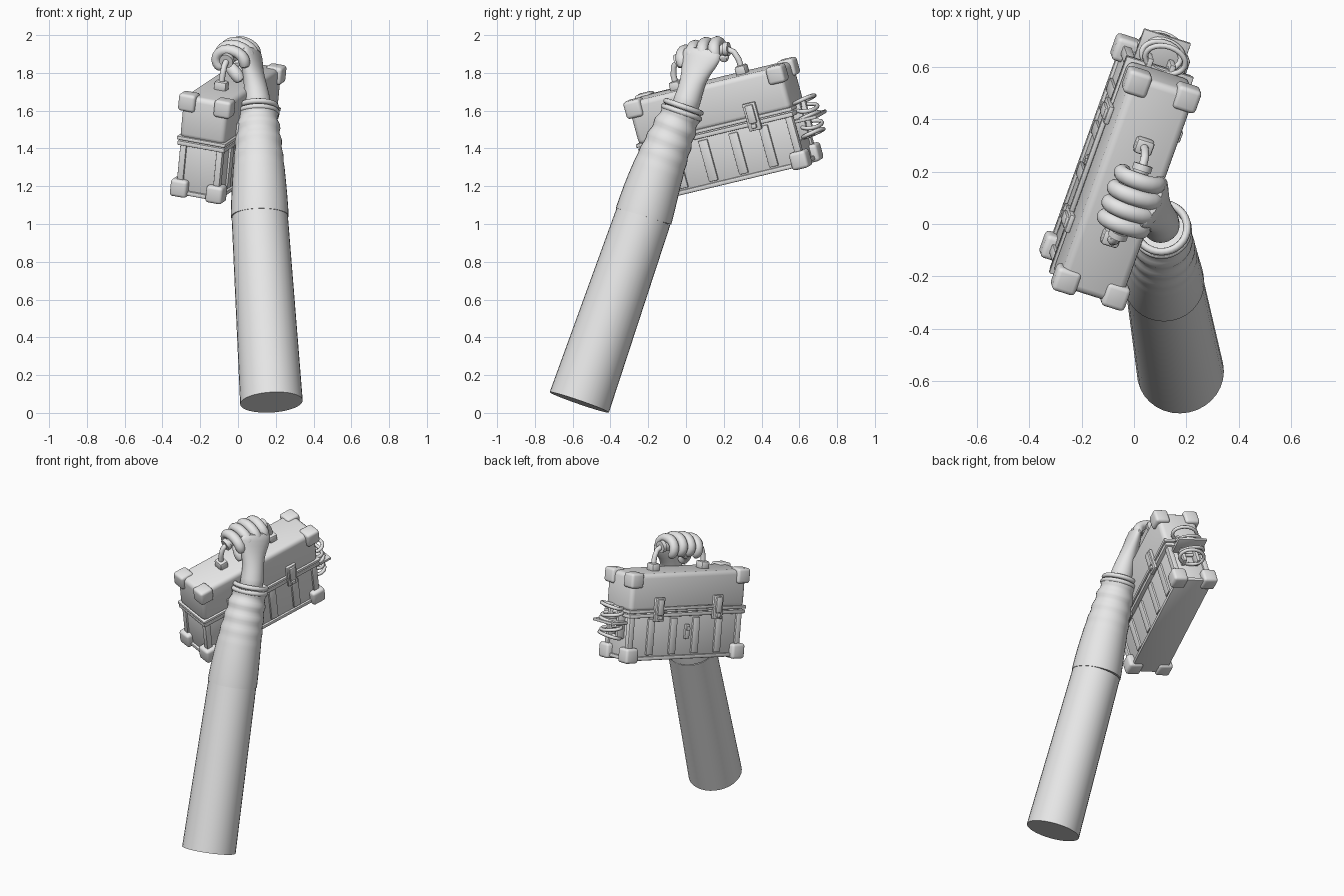
import bpy, bmesh, math
from mathutils import Vector, Matrix

if "Cube" in bpy.data.objects:
    bpy.data.objects.remove(bpy.data.objects["Cube"])

grey = bpy.data.materials.new("plain_grey")
grey.use_nodes = True
grey.diffuse_color = (0.8, 0.8, 0.8, 1)
grey.node_tree.nodes["Principled BSDF"].inputs["Base Color"].default_value = (0.8, 0.8, 0.8, 1)

# Tilted frame of the case: X across, Y along, Z up, origin between the lid's corner caps
along = Vector((0.33, 0.918, 0.22)).normalized()
up = Vector((0.092, -0.263, 0.96))
across = along.cross(up).normalized()
up = across.cross(along)
CASE = Matrix((across, along, up)).transposed().to_4x4()
CASE.translation = (-0.03, 0.135, 1.725)
WORLD = Matrix.Identity(4)


def finish(name, bm, matrix, angle=40):
    bmesh.ops.recalc_face_normals(bm, faces=bm.faces)
    mesh = bpy.data.meshes.new(name)
    bm.to_mesh(mesh)
    bm.free()
    obj = bpy.data.objects.new(name, mesh)
    bpy.context.collection.objects.link(obj)
    obj.matrix_world = matrix
    mesh.materials.append(grey)
    bpy.ops.object.select_all(action='DESELECT')
    obj.select_set(True)
    bpy.context.view_layer.objects.active = obj
    bpy.ops.object.shade_smooth_by_angle(angle=math.radians(angle))
    return obj


def box(name, centre, size, bevel=0.0, segments=2):
    bm = bmesh.new()
    bmesh.ops.create_cube(bm, size=1)
    bmesh.ops.scale(bm, vec=size, verts=bm.verts)
    if bevel:
        bmesh.ops.bevel(bm, geom=bm.edges[:], offset=bevel, segments=segments,
                        profile=0.5, affect='EDGES')
    bmesh.ops.translate(bm, vec=centre, verts=bm.verts)
    return finish(name, bm, CASE)


def loft(name, path, radii, side, matrix=CASE, sides=12, closed=False, subsurf=0):
    """Sweep ellipses (a along side, b across it) through the path."""
    pts = [Vector(p) for p in path]
    n = len(pts)
    bm = bmesh.new()
    rings = []
    for i, p in enumerate(pts):
        if closed:
            tangent = pts[(i + 1) % n] - pts[i - 1]
        else:
            tangent = pts[min(i + 1, n - 1)] - pts[max(i - 1, 0)]
        tangent.normalize()
        u = Vector(side)
        u = (u - tangent * u.dot(tangent)).normalized()
        v = tangent.cross(u)
        a, b = radii[i] if isinstance(radii, list) else (radii, radii)
        turns = [math.tau * k / sides for k in range(sides)]
        rings.append([bm.verts.new(p + u * a * math.cos(t) + v * b * math.sin(t)) for t in turns])
    for i in range(n if closed else n - 1):
        r, s = rings[i], rings[(i + 1) % n]
        for k in range(sides):
            j = (k + 1) % sides
            bm.faces.new((r[k], r[j], s[j], s[k]))
    if not closed:
        bm.faces.new(rings[0])
        bm.faces.new(rings[-1])
    obj = finish(name, bm, matrix, 60)
    if subsurf:
        obj.modifiers.new("smooth", 'SUBSURF').levels = subsurf
        obj.modifiers["smooth"].render_levels = subsurf
    return obj


def loop(name, centre, x_dir, y_dir, rx, ry, thick, matrix, count=32):
    c, x, y = Vector(centre), Vector(x_dir), Vector(y_dir)
    path = [c + x * rx * math.cos(math.tau * i / count) + y * ry * math.sin(math.tau * i / count)
            for i in range(count)]
    return loft(name, path, thick, x.cross(y), matrix, 8, True)


# Arm: plain lower tube
elbow = Vector((0.115, -0.225, 1.04))
loft("forearm", [(0.177, -0.565, 0.056), elbow], [(0.166, 0.166), (0.149, 0.149)],
     (1, 0, 0), WORLD, 32)

# Sleeve: bulges past the elbow, then wrinkles towards the cuff
cuff = Vector((0.105, -0.022, 1.595))
path, radii = [], []
steps = 36
for i in range(steps + 1):
    t = i / steps
    p = elbow.lerp(cuff, t)
    p.y -= 0.012 * math.sin(math.pi * t)
    r = 0.153 - 0.050 * t ** 1.4
    wrinkle = max(0, t - 0.4) * 0.011 * math.sin(t * 46)
    path.append(p)
    radii.append((r + wrinkle, r + wrinkle))
loft("sleeve", path, radii, (1, 0, 0), WORLD, 32)

# Cuff rings
axis = Vector((-0.01, 0.33, 0.94)).normalized()
side = Vector((1, 0, 0))
side = (side - axis * side.dot(axis)).normalized()
for i, (step, r) in enumerate(((-0.005, 0.101), (0.026, 0.098))):
    loop("cuff_ring_%d" % i, cuff + axis * step, side, axis.cross(side), r, r, 0.015, WORLD)

# Hand: wrist and palm rise beside the grip
loft("palm", [(0.105, -0.02, 1.58), (0.103, 0.01, 1.66), (0.09, 0.035, 1.75),
              (0.075, 0.055, 1.82), (0.073, 0.085, 1.89), (0.07, 0.09, 1.935)],
     [(0.08, 0.08), (0.073, 0.07), (0.068, 0.058), (0.09, 0.05), (0.115, 0.044), (0.108, 0.03)],
     along, WORLD, 16, subsurf=1)

# Fingers curl over the grip, thumb closes below it
for i in range(4):
    y = -0.093 + 0.062 * i
    reach = (0.94, 1.0, 1.0, 0.9)[i]
    lift = (-0.012, 0, 0.002, -0.008)[i]
    curl = [(0.095, 0.15), (0.09, 0.205), (0.045, 0.235), (-0.02, 0.238),
            (-0.07, 0.215), (-0.085, 0.17), (-0.06, 0.135), (-0.035, 0.13)]
    loft("finger_%d" % i, [(x * reach, y, z + lift) for x, z in curl],
         [(0.03, 0.03), (0.036, 0.036), (0.032, 0.031), (0.035, 0.034), (0.031, 0.031),
          (0.032, 0.031), (0.029, 0.028), (0.02, 0.02)], (0, 1, 0), subsurf=1)
loft("thumb", [(0.075, -0.075, 0.06), (0.04, -0.085, 0.1), (0.0, -0.065, 0.125),
               (-0.035, -0.025, 0.13), (-0.055, 0.02, 0.135)],
     [(0.035, 0.04), (0.038, 0.036), (0.033, 0.031), (0.033, 0.03), (0.02, 0.02)],
     (0, 0, 1), subsurf=1)

# Handle: brackets, bent rods and a thick grip
for s, word in ((-1, "front"), (1, "back")):
    box(word + "_handle_bracket", (0, 0.19 * s, 0.05), (0.07, 0.06, 0.055), 0.012)
    loft(word + "_handle_rod", [(0, 0.19 * s, 0.05), (0, 0.188 * s, 0.11), (0, 0.172 * s, 0.155),
                                (0, 0.14 * s, 0.178), (0, 0.1 * s, 0.18)], 0.016, (1, 0, 0))
    loft(word + "_grip_collar", [(0, 0.125 * s, 0.18), (0, 0.15 * s, 0.175)], 0.038, (1, 0, 0), sides=16)
loft("grip", [(0, -0.14, 0.18), (0, 0.14, 0.18)], 0.03, (1, 0, 0), sides=16)

# Case lid and body
box("lid", (0, 0, -0.085), (0.255, 0.88, 0.235), 0.028, 3)
box("body", (0, 0, -0.36), (0.215, 0.84, 0.29), 0.008)
box("lid_rim", (0, 0, -0.2), (0.272, 0.9, 0.02), 0.005)
box("body_rim", (0, 0, -0.228), (0.265, 0.89, 0.024), 0.005)
box("base_plate", (0, 0, -0.498), (0.24, 0.87, 0.024), 0.006)
box("hinge_strip", (-0.137, 0, -0.185), (0.02, 0.5, 0.02), 0.005)

for sx in (-1, 1):
    for sy in (-1, 1):
        # Corner posts and rounded corner caps
        box("corner_post", (0.102 * sx, 0.412 * sy, -0.36), (0.035, 0.04, 0.27), 0.006)
        for z in (-0.004, -0.475):
            box("corner_cap", (0.1 * sx, 0.41 * sy, z), (0.094, 0.094, 0.094), 0.017, 3)
        # Latches across the rim
        box("latch_plate", (0.137 * sx, 0.225 * sy, -0.19), (0.02, 0.072, 0.15), 0.005)
        box("latch_lever", (0.148 * sx, 0.225 * sy, -0.175), (0.02, 0.045, 0.1), 0.006)
        box("latch_pin", (0.152 * sx, 0.225 * sy, -0.24), (0.018, 0.03, 0.025), 0.005)
    # Upright ribs on the long sides
    for y in (-0.26, -0.087, 0.087, 0.26):
        box("side_rib", (0.11 * sx, y, -0.365), (0.018, 0.052, 0.225), 0.004)

# Lock on the outer side
box("lock_plate", (-0.112, -0.02, -0.34), (0.02, 0.035, 0.09), 0.006)
loft("lock_barrel", [(-0.115, -0.02, -0.32), (-0.13, -0.02, -0.32)], 0.014, (0, 0, 1))

# Cable coil hanging on a shelf at the back end
box("coil_shelf", (0, 0.49, -0.275), (0.19, 0.13, 0.018), 0.004)
for x in (-0.045, 0.045):
    box("coil_bracket", (x, 0.445, -0.28), (0.022, 0.055, 0.2), 0.005)
for i in range(5):
    lean = 0.2 * (-1) ** i
    loop("coil_loop_%d" % i, (0.006 * (-1) ** i, 0.485, -0.18 - 0.046 * i), (1, 0, lean * 0.5),
         (0, 1, lean), 0.078, 0.055 - 0.004 * (i % 2), 0.011, CASE, 24)
